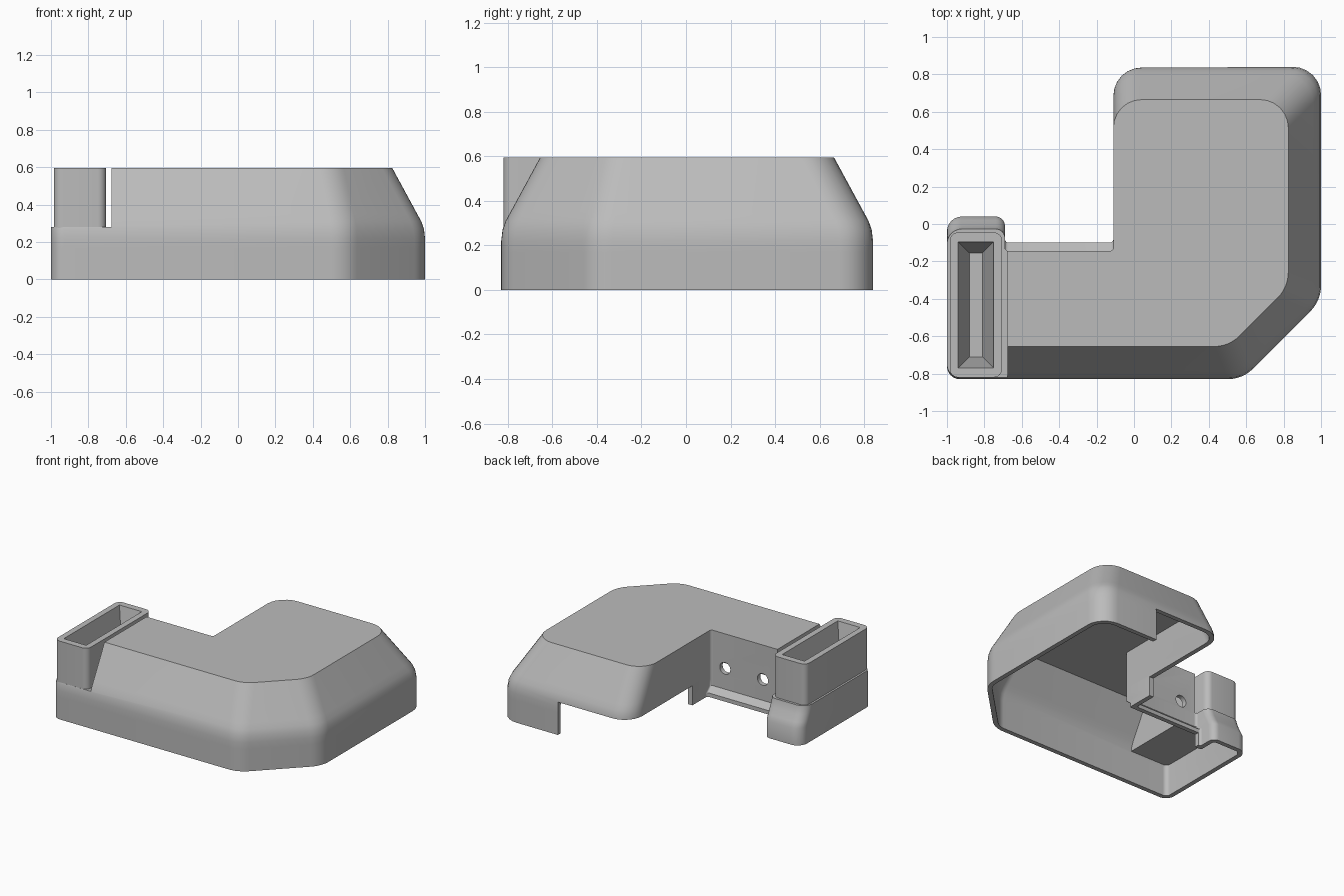
import bpy, bmesh, math
from mathutils import Vector

cube = bpy.data.objects.get("Cube")
if cube:
    bpy.data.objects.remove(cube, do_unlink=True)

grey = bpy.data.materials.new("plain_grey")
grey.use_nodes = True
colour = (0.5, 0.5, 0.5, 1)
grey.diffuse_color = colour
grey.node_tree.nodes["Principled BSDF"].inputs["Base Color"].default_value = colour


def inset(points, offsets):
    """Move every edge of a counter-clockwise outline inwards by its own offset."""
    n, lines = len(points), []
    for i in range(n):
        a, b = Vector(points[i]), Vector(points[(i + 1) % n])
        d = (b - a).normalized()
        lines.append((a + Vector((-d.y, d.x)) * offsets[i], d))
    result = []
    for i in range(n):
        (p, d), (q, e) = lines[i - 1], lines[i]
        result.append(p + d * ((q - p).cross(e) / d.cross(e)))
    return result


def rounded(points, cuts, steps=6):
    """Replace each corner by a circular arc starting 'cut' away from it."""
    ring, n = [], len(points)
    for i, b in enumerate(points):
        u = (points[i - 1] - b).normalized()
        v = (points[(i + 1) % n] - b).normalized()
        a, c = b + u * cuts[i], b + v * cuts[i]
        w = math.sin(u.angle(v) / 2)
        for k in range(steps + 1):
            t = k / steps
            f, g, h = (1 - t) ** 2, 2 * t * (1 - t) * w, t * t
            ring.append((a * f + b * g + c * h) / (f + g + h))
    return ring


def loft(name, layers):
    """Closed solid through (height, ring) layers."""
    bm = bmesh.new()
    rows = [[bm.verts.new((p[0], p[1], z)) for p in ring] for z, ring in layers]
    n = len(rows[0])
    for low, high in zip(rows, rows[1:]):
        for i in range(n):
            j = (i + 1) % n
            bm.faces.new((low[i], low[j], high[j], high[i]))
    bm.faces.new(rows[0][::-1])
    bm.faces.new(rows[-1])
    bmesh.ops.recalc_face_normals(bm, faces=bm.faces)
    mesh = bpy.data.meshes.new(name)
    bm.to_mesh(mesh)
    bm.free()
    mesh.materials.append(grey)
    obj = bpy.data.objects.new(name, mesh)
    bpy.context.collection.objects.link(obj)
    return obj


def rect(x0, x1, y0, y1):
    return [Vector(p) for p in ((x0, y0), (x1, y0), (x1, y1), (x0, y1))]


def box(x0, x1, y0, y1, z0, z1):
    return loft("cutter", [(z0, rect(x0, x1, y0, y1)), (z1, rect(x0, x1, y0, y1))])


def cut(obj, cutter):
    mod = obj.modifiers.new("cut", "BOOLEAN")
    mod.operation, mod.solver, mod.object = "DIFFERENCE", "EXACT", cutter
    bpy.context.view_layer.update()
    done = obj.evaluated_get(bpy.context.evaluated_depsgraph_get())
    mesh = bpy.data.meshes.new_from_object(done)
    obj.modifiers.clear()
    obj.data = mesh
    bpy.data.objects.remove(cutter, do_unlink=True)


def smooth(obj):
    bpy.ops.object.select_all(action="DESELECT")
    obj.select_set(True)
    bpy.context.view_layer.objects.active = obj
    bpy.ops.object.shade_smooth_by_angle(angle=math.radians(28))


# L-shaped plan and the arc length at each corner
plan = [(-1, -.83), (.58, -.83), (1, -.41), (1, .84), (-.11, .84),
        (-.11, -.1), (-.69, -.1), (-.69, .04), (-1, .04)]
arcs = [.07, .08, .08, .15, .15, .02, .02, .05, .08]
# height, slope of the outer sides, lip of the inner wall, slope of the end tab
profile = [(0, 0, 0, 0), (.13, 0, 0, 0), (.17, 0, .045, .02), (.22, 0, .045, .045),
           (.27, .006, .045, .065), (.31, .02, .045, .07), (.35, .042, .045, .07)]
WALL, TOP = .035, .595


def shell(name, wall, bottom, top, top_slope):
    layers = []
    for z, s, lip, tab in profile + [(top, top_slope, .045, .07)]:
        offsets = [o + wall for o in (s, s, s, s, 0, lip, 0, tab, 0)]
        cuts = [max(a - wall, .012) for a in arcs]
        layers.append((z or bottom, rounded(inset(plan, offsets), cuts)))
    return loft(name, layers)


# Hollow housing with a low end for the chute
housing = shell("housing", 0, 0, TOP, .175)
cut(housing, box(-1.2, -.675, -1, .3, .28, .8))
cavity = shell("cavity", WALL, -.05, TOP - .04, .155)
cut(cavity, box(-1.2, -.64, -1, .3, .245, .8))
cut(housing, cavity)

# Openings along the lower edges
cut(housing, box(-.3, .5, .08, 1, -.1, .25))
cut(housing, box(-.67, -.06, -.15, .09, -.1, .1))

# Two round holes in the inner wall
for x in (-.23, -.55):
    circle = [(x + .045 * math.cos(a), .33 + .045 * math.sin(a))
              for a in (math.tau * k / 24 for k in range(24))]
    drill = loft("drill", [(0, circle), (.2, circle)])
    for v in drill.data.vertices:
        v.co = (v.co.x, -.25 + v.co.z, v.co.y)
    bm = bmesh.new()
    bm.from_mesh(drill.data)
    bmesh.ops.recalc_face_normals(bm, faces=bm.faces)
    bm.to_mesh(drill.data)
    bm.free()
    cut(housing, drill)
smooth(housing)

# Upright chute with a tapering pocket
ring = rounded(rect(-.985, -.705, -.82, -.045), [.045] * 4)
chute = loft("chute", [(.265, ring), (TOP, ring)])
cut(chute, loft("pocket", [(.32, rect(-.88, -.81, -.71, -.155)),
                           (TOP, rect(-.94, -.75, -.77, -.095)),
                           (TOP + .1, rect(-.94, -.75, -.77, -.095))]))
smooth(chute)
